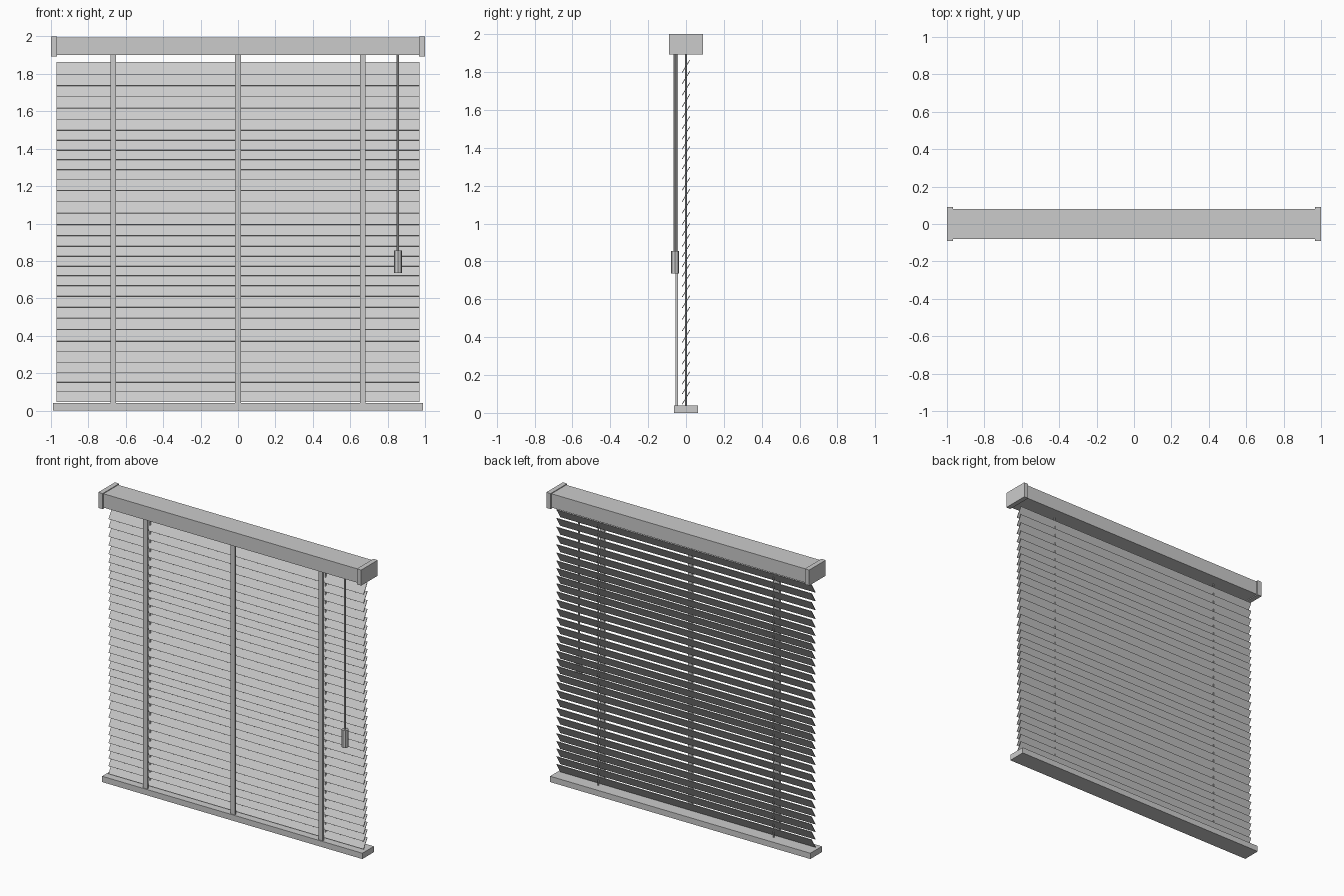
import bpy, bmesh, math
from mathutils import Matrix

if "Cube" in bpy.data.objects:
    bpy.data.objects.remove(bpy.data.objects["Cube"])


def add_mesh(name, bm):
    mesh = bpy.data.meshes.new(name)
    bm.to_mesh(mesh)
    bm.free()
    ob = bpy.data.objects.new(name, mesh)
    bpy.context.collection.objects.link(ob)
    return ob


def box(name, x, y, z):
    """Box from (min, max) ranges."""
    bm = bmesh.new()
    size = [b - a for a, b in (x, y, z)]
    mid = [(a + b) / 2 for a, b in (x, y, z)]
    bmesh.ops.create_cube(bm, size=1, matrix=Matrix.Translation(mid) @ Matrix.Diagonal((*size, 1)))
    return add_mesh(name, bm)


def rod(name, x, y, z0, z1, r, sides=8):
    bm = bmesh.new()
    bmesh.ops.create_cone(bm, cap_ends=True, segments=sides, radius1=r, radius2=r,
                          depth=z1 - z0, matrix=Matrix.Translation((x, y, (z0 + z1) / 2)))
    return add_mesh(name, bm)


# Head rail, end caps and bottom rail
box("head_rail", (-0.97, 0.97), (-0.08, 0.08), (1.9, 1.995))
for side, a, b in (("left", -1.0, -0.967), ("right", 0.967, 1.0)):
    box("end_cap_" + side, (a, b), (-0.09, 0.09), (1.893, 2.0))
box("bottom_rail", (-0.99, 0.99), (-0.0625, 0.0625), (0, 0.04))

# Tilted slats, front edge low, with gently uneven spacing
WIDTH, THICK, TILT, COUNT = 0.078, 0.004, math.radians(58.5), 32
slat_mesh = None
for i in range(COUNT):
    wave = 0.008 * math.cos(2 * math.pi * (i - 4.7) / 10.8)
    z = 1.823 - 0.0565 * i - wave
    if slat_mesh is None:
        slat = box("slat", (-0.97, 0.97), (-WIDTH / 2, WIDTH / 2), (-THICK / 2, THICK / 2))
        slat_mesh = slat.data
    else:
        slat = bpy.data.objects.new("slat", slat_mesh)
        bpy.context.collection.objects.link(slat)
    slat.location.z = z
    slat.rotation_euler.x = TILT

# Front ladder tapes and the lift cords through the slats
for x in (-0.667, 0, 0.667):
    box("ladder_tape", (x - 0.016, x + 0.016), (-0.056, -0.042), (0.035, 1.905))
for x in (-0.667, 0.667):
    rod("lift_cord", x, 0, 0.035, 1.905, 0.005)

# Pull cord with its handle
rod("pull_cord", 0.855, -0.058, 0.85, 1.905, 0.007)
rod("pull_handle", 0.855, -0.058, 0.735, 0.855, 0.022)
